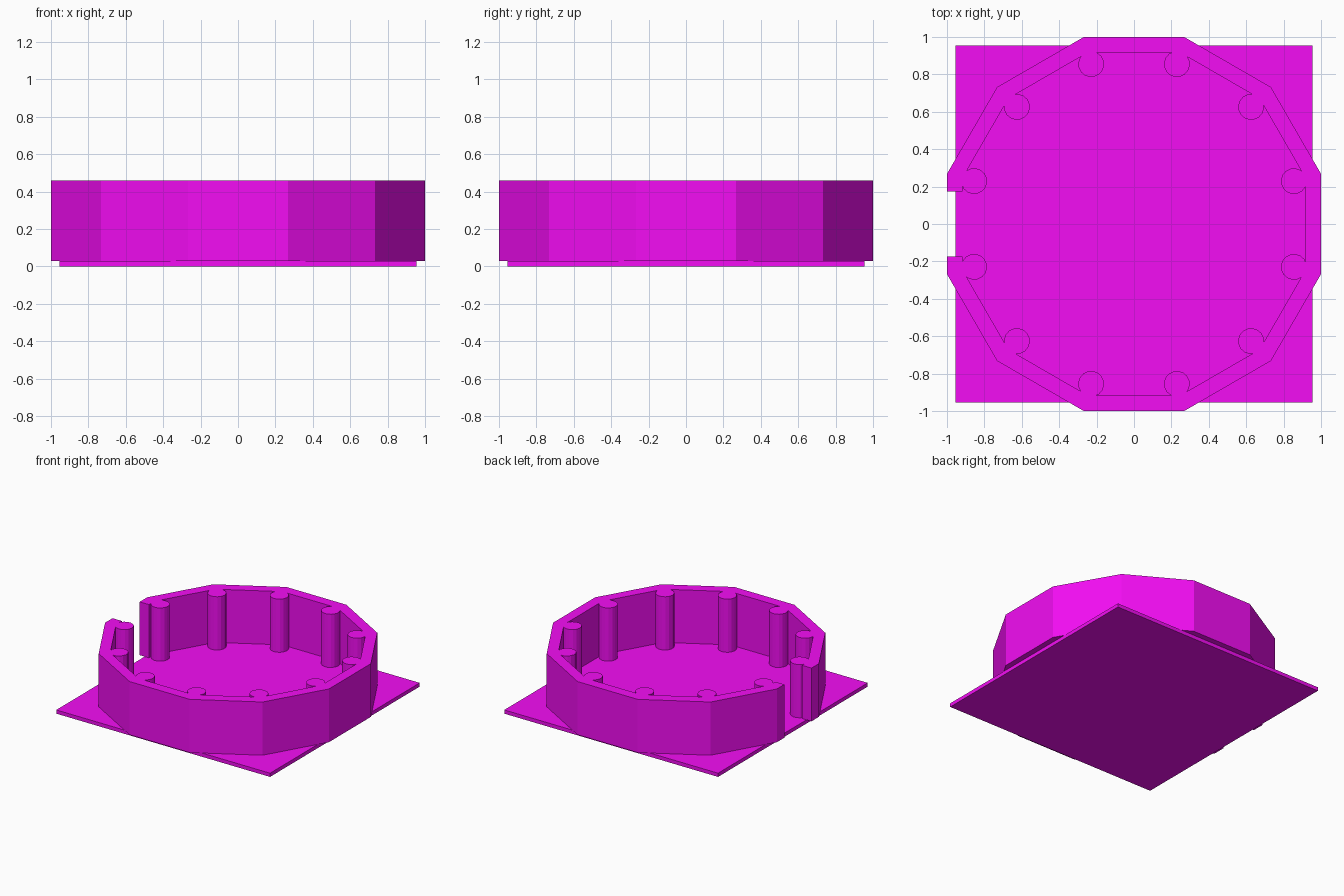
import bpy, bmesh
from math import cos, sin, pi, radians

if "Cube" in bpy.data.objects:
    bpy.data.objects.remove(bpy.data.objects["Cube"])

BASE_TOP, TOP = 0.03, 0.46
OUTER, INNER, GAP = 1.0, 0.917, 0.173
POST_RING, POST_R = 0.885, 0.069

mat = bpy.data.materials.new("magenta")
mat.diffuse_color = (0.9, 0.004, 0.9, 1)
mat.use_nodes = True
mat.node_tree.nodes["Principled BSDF"].inputs["Base Color"].default_value = mat.diffuse_color


def prism(bm, pts, z0, z1):
    """Extrude a flat outline from z0 up to z1."""
    face = bm.faces.new([bm.verts.new((x, y, z0)) for x, y in pts])
    ext = bmesh.ops.extrude_face_region(bm, geom=[face])
    verts = [g for g in ext["geom"] if isinstance(g, bmesh.types.BMVert)]
    bmesh.ops.translate(bm, vec=(0, 0, z1 - z0), verts=verts)


def make(name, outlines, z0, z1):
    bm = bmesh.new()
    for pts in outlines:
        prism(bm, pts, z0, z1)
    bmesh.ops.recalc_face_normals(bm, faces=bm.faces)
    me = bpy.data.meshes.new(name)
    bm.to_mesh(me)
    bm.free()
    me.materials.append(mat)
    ob = bpy.data.objects.new(name, me)
    bpy.context.collection.objects.link(ob)
    return ob


def ring(radius, n, start, cx=0, cy=0):
    return [(cx + radius * cos(start + 2 * pi * i / n),
             cy + radius * sin(start + 2 * pi * i / n)) for i in range(n)]


# Square base plate
h = 0.955
make("base_plate", [[(-h, -h), (h, -h), (h, h), (-h, h)]], 0, BASE_TOP)

# Twelve-sided wall, open in the middle of the left side
start = radians(-165)


def open_ring(apothem):
    return [(-apothem, -GAP)] + ring(apothem / cos(pi / 12), 12, start) + [(-apothem, GAP)]


wall = make("wall", [open_ring(OUTER) + open_ring(INNER)[::-1]], BASE_TOP, TOP)

# Round posts in the inner corners, merged into the wall
posts = make("corner_posts",
             [ring(POST_R, 16, start, x, y) for x, y in ring(POST_RING, 12, start)],
             BASE_TOP, TOP)
mod = wall.modifiers.new("merge_posts", "BOOLEAN")
mod.operation = 'UNION'
mod.solver = 'EXACT'
mod.object = posts
bpy.context.view_layer.objects.active = wall
bpy.ops.object.modifier_apply(modifier=mod.name)
bpy.data.objects.remove(posts)
